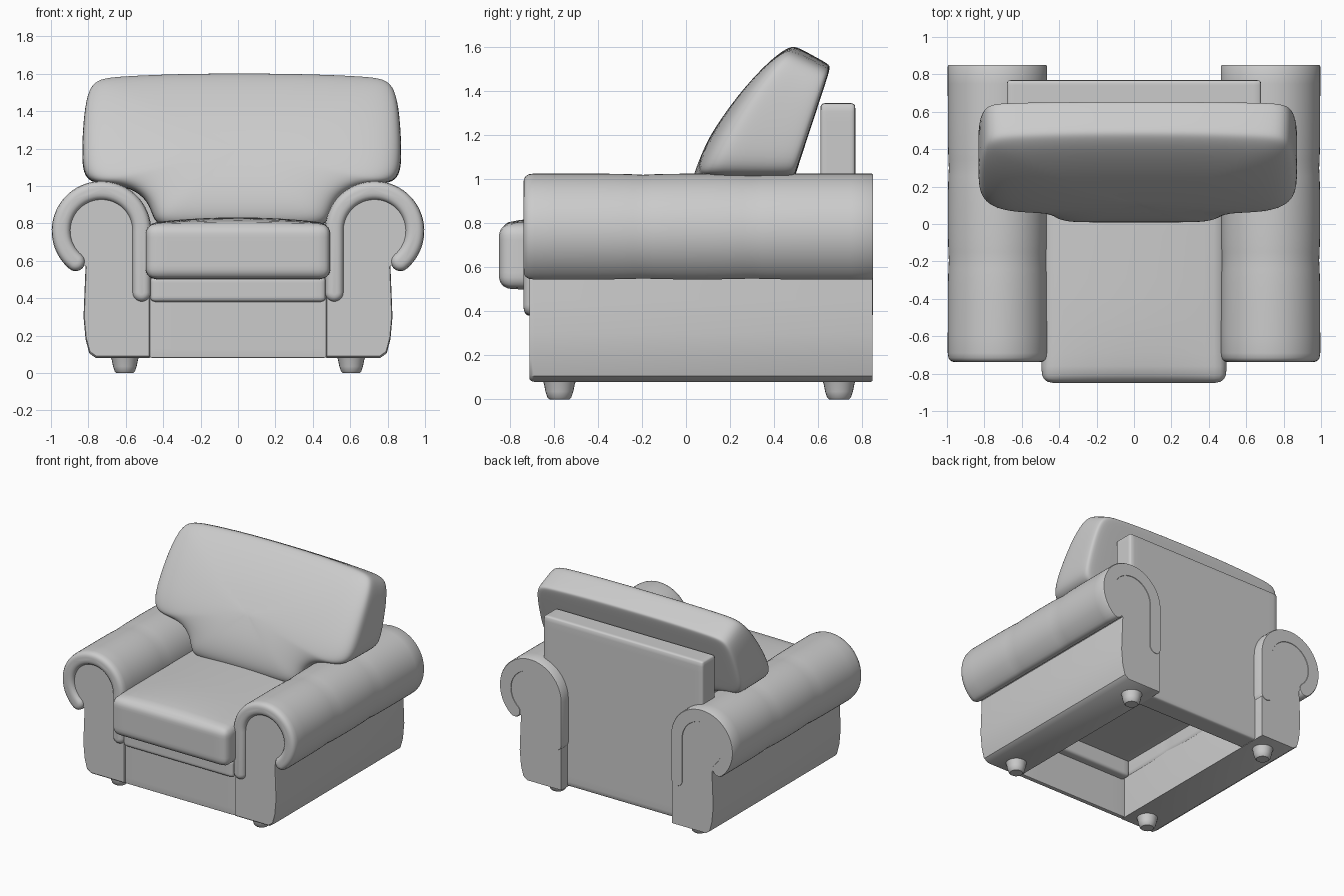
import bpy, bmesh, math
from mathutils import Vector

if "Cube" in bpy.data.objects:
    bpy.data.objects.remove(bpy.data.objects["Cube"])


def finish(name, bm, mirror=False, subsurf=0, angle=35):
    bmesh.ops.recalc_face_normals(bm, faces=bm.faces)
    me = bpy.data.meshes.new(name)
    bm.to_mesh(me)
    bm.free()
    ob = bpy.data.objects.new(name, me)
    bpy.context.collection.objects.link(ob)
    bpy.ops.object.select_all(action='DESELECT')
    ob.select_set(True)
    bpy.context.view_layer.objects.active = ob
    bpy.ops.object.shade_smooth_by_angle(angle=math.radians(angle))
    if subsurf:
        m = ob.modifiers.new("Subsurf", 'SUBSURF')
        m.levels = m.render_levels = subsurf
    if mirror:
        ob.modifiers.new("Mirror", 'MIRROR').use_clip = False
    return ob


def loft(rings):
    """Skin a list of equal-length closed rings and cap both ends."""
    bm = bmesh.new()
    vs = [[bm.verts.new(p) for p in r] for r in rings]
    n = len(rings[0])
    for a, b in zip(vs, vs[1:]):
        for i in range(n):
            j = (i + 1) % n
            bm.faces.new((a[i], a[j], b[j], b[i]))
    bm.faces.new(vs[0])
    bm.faces.new(vs[-1])
    return bm


def rounded_box(name, lo, hi, r, crown=0.0, cuts=17):
    """Box with rounded edges; crown lifts the middle of the top."""
    bm = bmesh.new()
    bmesh.ops.create_cube(bm, size=2)
    bmesh.ops.subdivide_edges(bm, edges=bm.edges[:], cuts=cuts, use_grid_fill=True)
    lo, hi = Vector(lo), Vector(hi)
    c, h = (lo + hi) / 2, (hi - lo) / 2
    for v in bm.verts:
        p = Vector([math.sin(v.co[i] * math.pi / 2) * h[i] for i in range(3)])
        q = Vector([max(-h[i] + r, min(h[i] - r, p[i])) for i in range(3)])
        u, w = p.x / h.x, p.y / h.y
        p = q + (p - q).normalized() * r
        if p.z > 0:
            p.z += crown * (1 - u * u) * (1 - w ** 4)
        v.co = c + p
    return finish(name, bm)


CX, CZ = 0.73, 0.76  # centre of the arm scroll


def arc(r, a0, a1, n, cx=CX, cz=CZ):
    return [(cx + r * math.cos(math.radians(a0 + (a1 - a0) * i / n)),
             cz + r * math.sin(math.radians(a0 + (a1 - a0) * i / n))) for i in range(n + 1)]


# Arm core: solid upright slab with a round head
core = [(0.76, 0.08), (0.472, 0.08), (0.472, 0.4)] + arc(0.2, 180, -50, 24) + \
       [(0.815, 0.57), (0.82, 0.45), (0.826, 0.3), (0.815, 0.18), (0.795, 0.105)]


def core_ring(y, s):
    return [(0.65 + (x - 0.65) * s, y, 0.5 + (z - 0.5) * s) for x, z in core]


finish("arm_core", loft([core_ring(-0.71, 0.975), core_ring(-0.703, 0.993),
                         core_ring(-0.69, 1), core_ring(0.84, 1), core_ring(0.847, 0.993)]), mirror=True)

# Padded arm roll: hooked strip swept front to back, pinched at two seams
R = 0.215


def roll_ring(y, w, s):
    tip = arc(R, -50, -50, 1)[0]
    pts = arc(R + w, -50, 180, 40)
    pts += arc(w, 180, 360, 10, CX - R, 0.43)
    pts += arc(R - w, 180, -50, 40)
    pts += arc(w, 130, 310, 10, *tip)[1:-1]
    return [(CX + (x - CX) * s, y, CZ + (z - CZ) * s) for x, z in pts]


rings = [roll_ring(y, w, 1) for y, w in
         ((-0.738, 0.012), (-0.736, 0.026), (-0.729, 0.038), (-0.716, 0.047), (-0.69, 0.051))]
for i in range(31):
    y = -0.6 + i * 0.045
    pinch = sum(math.exp(-abs(y - s) / 0.09) for s in (-0.195, 0.3))
    rings.append(roll_ring(y, 0.051, 1 - 0.022 * pinch))
rings += [roll_ring(0.842, 0.051, 1), roll_ring(0.85, 0.046, 1)]
finish("arm_roll", loft(rings), mirror=True, angle=45)

# Seat cushion, front rail and lower front panel
rounded_box("seat_cushion", (-0.495, -0.85, 0.5), (0.495, 0.5, 0.80), 0.06, crown=0.032)
rounded_box("front_rail", (-0.468, -0.735, 0.38), (0.468, -0.6, 0.515), 0.025)
rounded_box("front_panel", (-0.472, -0.70, 0.08), (0.472, -0.665, 0.42), 0.006, cuts=7)

# Back frame standing between the arms
rounded_box("back_frame", (-0.68, 0.61, 0.083), (0.68, 0.77, 1.345), 0.02)

# Back cushion: T-shaped outline, leaning back, bulging forward
half = [(0.25, 0.775), (0.43, 0.775), (0.475, 0.83), (0.5, 0.92), (0.59, 0.99), (0.72, 1.01),
        (0.81, 1.02), (0.85, 1.08), (0.855, 1.2), (0.845, 1.4), (0.82, 1.53), (0.77, 1.58),
        (0.65, 1.592), (0.35, 1.605)]
outline = [(0, 0.775)] + half + [(0, 1.608)] + [(-x, z) for x, z in reversed(half)]


def cushion_ring(s, t):
    ring = []
    for x, z in outline:
        x, z = x * s, 1.2 + (z - 1.2) * s
        d = z - 0.8
        front = -0.02 + 0.1 * d + 0.58 * d * d
        back = 0.49 + (z - 1) * 0.28
        drop = 0.09 * max(0, 0.75 - t) / 0.75 * max(0, (z - 1) / 0.6)
        ring.append((x + 0.02 * min(1, abs(x) / 0.5), back + (front - back) * t, z - drop))
    return ring


layers = ((0.02, 0), (0.5, 0), (0.93, 0), (0.985, 0.02), (1, 0.08), (1, 0.4), (1, 0.68),
          (0.99, 0.79), (0.96, 0.87), (0.88, 0.94), (0.7, 0.98), (0.4, 1), (0.02, 1))
finish("back_cushion", loft([cushion_ring(s, t) for s, t in layers]), subsurf=2, angle=180)

# Tapered feet
for label, fy in (("front", -0.575), ("back", 0.695)):
    foot = [[(0.605 + r * math.cos(k * math.pi / 12), fy + r * math.sin(k * math.pi / 12), z)
             for k in range(24)]
            for r, z in ((0.045, 0), (0.054, 0.008), (0.063, 0.035), (0.07, 0.07), (0.078, 0.09))]
    finish(label + "_feet", loft(foot), mirror=True)
